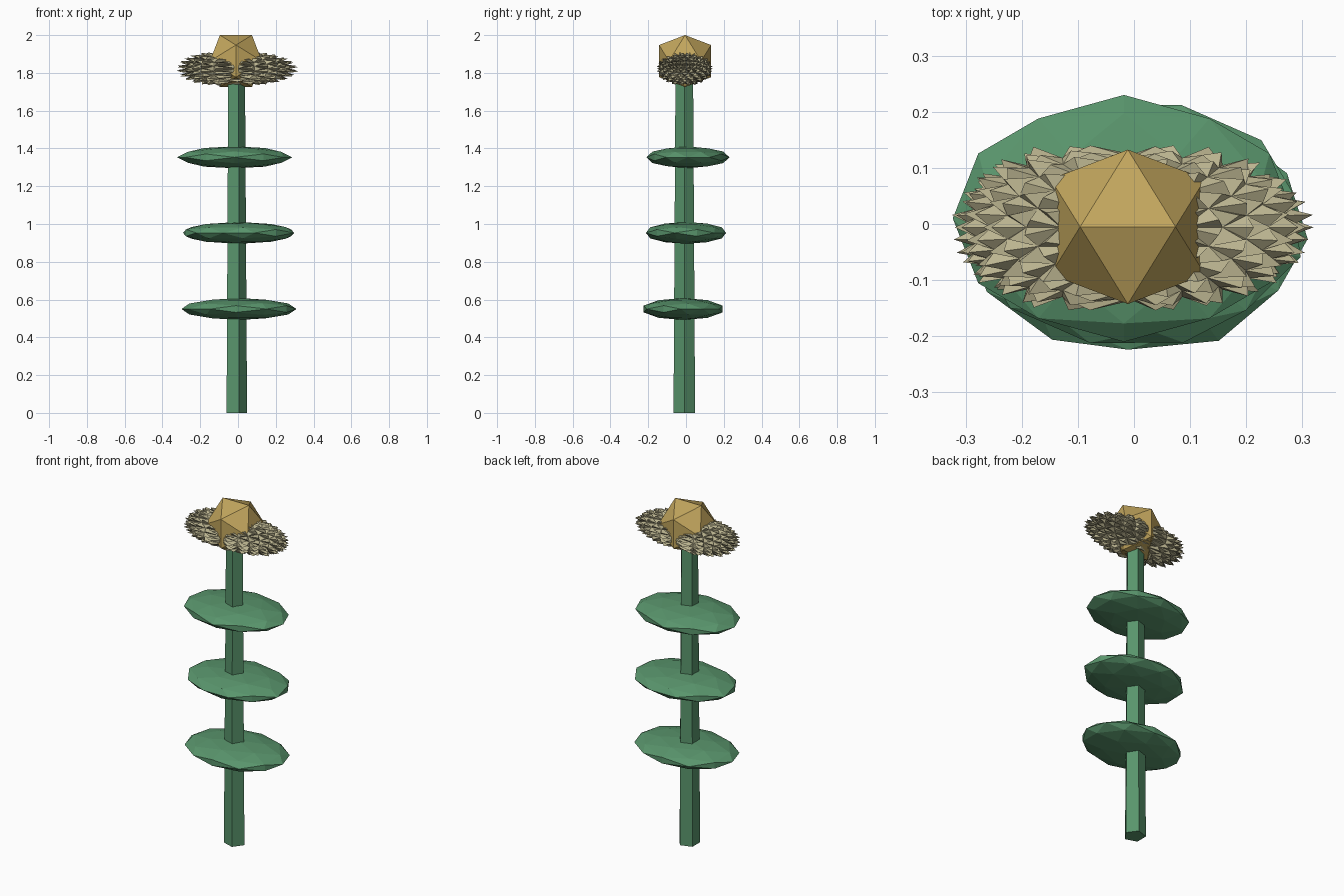
import bpy, bmesh, math, random
from mathutils import Vector, Matrix

if "Cube" in bpy.data.objects:
    bpy.data.objects.remove(bpy.data.objects["Cube"])

random.seed(4)
PHI = (1 + 5 ** 0.5) / 2


def material(name, rgb):
    m = bpy.data.materials.new(name)
    m.diffuse_color = (*rgb, 1)
    m.use_nodes = True
    m.node_tree.nodes["Principled BSDF"].inputs["Base Color"].default_value = m.diffuse_color
    return m


def finish(bm, name, mat):
    bmesh.ops.recalc_face_normals(bm, faces=bm.faces[:])
    me = bpy.data.meshes.new(name)
    bm.to_mesh(me)
    bm.free()
    me.materials.append(mat)
    ob = bpy.data.objects.new(name, me)
    bpy.context.collection.objects.link(ob)
    return ob


def unit_ico(levels=0):
    """Unit icosahedron with an edge along x on top, split and rounded."""
    bm = bmesh.new()
    for a in (-1, 1):
        for b in (-PHI, PHI):
            for co in ((a, 0, b), (b, a, 0), (0, b, a)):
                bm.verts.new(Vector(co).normalized())
    bmesh.ops.convex_hull(bm, input=bm.verts[:])
    for _ in range(levels):
        bmesh.ops.subdivide_edges(bm, edges=bm.edges[:], cuts=1, use_grid_fill=True)
        for v in bm.verts:
            v.co.normalize()
    return bm


green = material("leaf_green", (0.10, 0.30, 0.15))
sand = material("petal_sand", (0.50, 0.46, 0.28))
gold = material("centre_gold", (0.54, 0.38, 0.11))

# Tapered five-sided stem
bm = bmesh.new()
rings = []
for r, z in ((0.06, 0), (0.049, 1.80)):
    rings.append([bm.verts.new((-0.012 + r * math.cos(i * math.tau / 5),
                                -0.009 + r * math.sin(i * math.tau / 5), z)) for i in range(5)])
for i in range(5):
    j = (i + 1) % 5
    bm.faces.new((rings[0][i], rings[0][j], rings[1][j], rings[1][i]))
bm.faces.new(rings[0][::-1])
bm.faces.new(rings[1])
finish(bm, "stem", green)

# Three flattened leaf pads, each turned a little
pads = [((0.005, -0.015, 0.55), 0.5), ((0.003, 0.0, 0.953), 1.3), ((-0.018, 0.01, 1.353), 0.0)]
for n, (pos, turn) in enumerate(pads, 1):
    bm = unit_ico(1)
    bm.transform(Matrix.Translation(pos) @ Matrix.Diagonal((0.305, 0.22, 0.058, 1))
                 @ Matrix.Rotation(turn, 4, 'Z'))
    finish(bm, f"leaf_pad_{n}", green)

# Spiky petal mass: every face raised to a point, blunt on the left and tapered on the right
bm = unit_ico(2)
base = set(bm.verts)
bmesh.ops.poke(bm, faces=bm.faces[:])
for v in bm.verts:
    d = v.co.normalized()
    k = 0.88 if v in base else random.uniform(0.98, 1.04)
    power = 0.6 if d.x < 0 else 0.85
    x = math.copysign(abs(d.x) ** power, d.x)
    v.co = Vector((0.315 * x, 0.148 * d.y, 0.09 * d.z)) * k + Vector((-0.003, -0.006, 1.822))
finish(bm, "petals", sand)

# Faceted flower centre
bm = unit_ico()
bm.transform(Matrix.Translation((-0.011, -0.005, 1.8625)) @ Matrix.Scale(0.1617, 4))
finish(bm, "flower_centre", gold)
